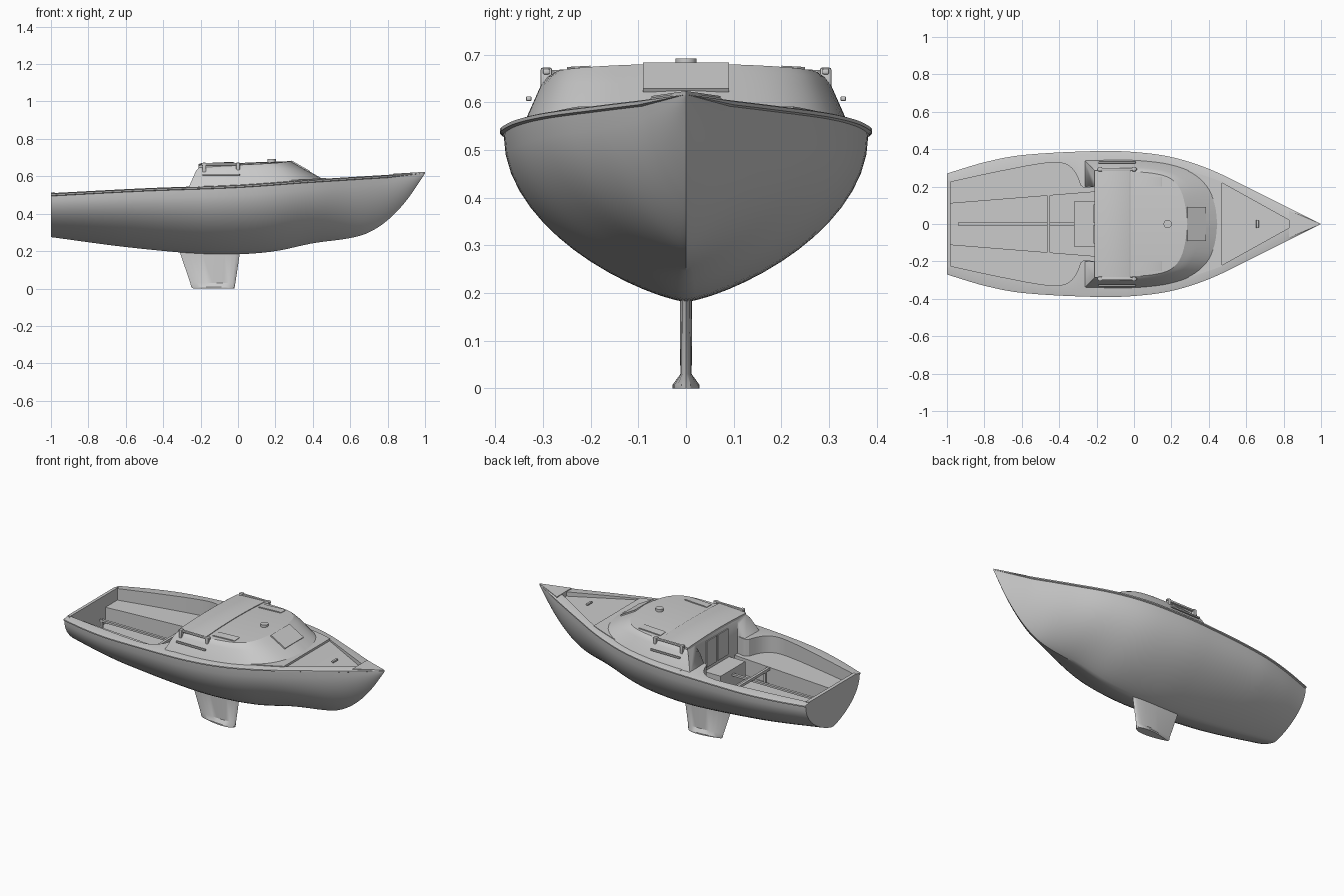
import bpy, bmesh, math
from mathutils import Vector

cube = bpy.data.objects.get("Cube")
if cube:
    bpy.data.objects.remove(cube)

grey = bpy.data.materials.new("light_grey")
grey.use_nodes = True
grey.diffuse_color = (0.6, 0.6, 0.6, 1)
grey.node_tree.nodes["Principled BSDF"].inputs["Base Color"].default_value = (0.6, 0.6, 0.6, 1)


def finish(name, bm, angle=30):
    bmesh.ops.remove_doubles(bm, verts=bm.verts, dist=1e-4)
    bmesh.ops.recalc_face_normals(bm, faces=bm.faces)
    mesh = bpy.data.meshes.new(name)
    bm.to_mesh(mesh)
    bm.free()
    obj = bpy.data.objects.new(name, mesh)
    bpy.context.scene.collection.objects.link(obj)
    mesh.materials.append(grey)
    bpy.ops.object.select_all(action='DESELECT')
    obj.select_set(True)
    bpy.context.view_layer.objects.active = obj
    bpy.ops.object.shade_smooth_by_angle(angle=math.radians(angle))
    return obj


def loft(name, sections, angle=30):
    """Skin closed loops and cap both ends."""
    bm = bmesh.new()
    rows = [[bm.verts.new(p) for p in s] for s in sections]
    n = len(rows[0])
    for a, b in zip(rows, rows[1:]):
        for i in range(n):
            j = (i + 1) % n
            bm.faces.new((a[i], a[j], b[j], b[i]))
    bm.faces.new(rows[0])
    bm.faces.new(rows[-1][::-1])
    return finish(name, bm, angle)


def box(name, centre, size, tilt=0, bevel=0.0):
    bm = bmesh.new()
    bmesh.ops.create_cube(bm, size=1)
    bmesh.ops.scale(bm, vec=size, verts=bm.verts)
    if bevel:
        bmesh.ops.bevel(bm, geom=bm.edges[:], offset=bevel, segments=2, affect='EDGES', profile=0.5)
    obj = finish(name, bm)
    obj.location = centre
    obj.rotation_euler = (0, tilt, 0)
    return obj


def curve(pts, x):
    """Smooth curve through (x, value) points."""
    x = min(max(x, pts[0][0]), pts[-1][0])
    k = next(i for i in range(len(pts) - 1) if x <= pts[i + 1][0])

    def slope(i):
        a, b = pts[max(i - 1, 0)], pts[min(i + 1, len(pts) - 1)]
        return (b[1] - a[1]) / (b[0] - a[0])
    (x0, y0), (x1, y1) = pts[k], pts[k + 1]
    h = x1 - x0
    t = (x - x0) / h
    return (y0 * (1 + 2 * t) * (1 - t) ** 2 + y1 * t * t * (3 - 2 * t)
            + h * t * (1 - t) * (slope(k) * (1 - t) - slope(k + 1) * t))


def mirror_loop(half):
    return half + [(x, -y, z) for x, y, z in half[-2:0:-1]]


BEAM = [(-1, .27), (-.8, .33), (-.6, .368), (-.2, .39), (0, .385), (.2, .358), (.4, .295), (.6, .2), (.8, .1), (1, 0)]
KEEL = [(-1, .275), (-.6, .222), (-.2, .185), (0, .183), (.2, .2), (.4, .242), (.6, .27), (.7, .3), (.8, .365), (.9, .47), (1, .615)]
SHEER = [(-1, .507), (-.5, .533), (0, .552), (.4, .58), (1, .617)]
WELL = [(-.98, .225), (-.7, .285), (-.45, .328), (-.36, .318), (-.31, .27), (-.28, .2), (-.21, .2)]
BENCH, FLOOR = .44, .34


# Hull, deck, cockpit and foredeck in one skin
def hull_section(x, kind):
    w, k, s = curve(BEAM, x), curve(KEEL, x), curve(SHEER, x)
    lip = min(.008, w * .08)
    side = w - lip
    low = max(k, s - lip * 1.6)
    power = .75 + .3 * max(0, x) ** 2
    half = []
    for i in range(15):
        t = (i / 14) ** 1.7
        half.append((x, side * (1 - (1 - t) ** 2) ** power, k + (low - k) * t))
    half += [(x, w, low + lip * .4), (x, w, s - lip * .3), (x, w - lip, s)]
    c, b, zc = w * .85, w * .4, s + .003
    zb = zf = zc + .004
    if kind == "well":
        c, b = curve(WELL, x), .11 + .08 * (x + .98)
        zb, zf = BENCH, FLOOR
    elif kind == "fore":
        c = .22 - .2 * (x - .47) / .36
        b = c * .5
        zb = zf = s - .006 - .018 * (x - .47) / .36
    return mirror_loop(half + [(x, c, zc), (x, c, zb), (x, b, zb), (x, b, zf), (x, 0, zf)])


def stations(a, b, n, kind):
    return [hull_section(a + (b - a) * i / n, kind) for i in range(n + 1)]


loft("hull", stations(-1, -.98, 1, "deck") + stations(-.98, -.45, 14, "well")
     + stations(-.45, -.21, 16, "well") + stations(-.21, .47, 16, "deck")
     + stations(.47, .83, 12, "fore") + stations(.83, 1, 12, "deck"))

# Cabin trunk with sloping sides, a rounded nose and a cambered roof
BASE = [(-.27, .345), (-.1, .35), (.05, .345), (.2, .325), (.33, .28), (.42, .205), (.465, .11), (.48, 0)]
ROOF = [(-.2, .275), (-.1, .28), (0, .28), (.12, .268), (.2, .24), (.25, .18), (.275, .09), (.285, 0)]


def along(pts, u):
    xs = [(i, p[0]) for i, p in enumerate(pts)]
    ys = [(i, p[1]) for i, p in enumerate(pts)]
    return Vector((curve(xs, u), max(0, curve(ys, u))))


def roof_z(x, y=0):
    return .662 + .04 * (x + .2) - .12 * y * y


def cabin_section(u):
    lo, hi = along(BASE, u), along(ROOF, u)
    z0, z1 = curve(SHEER, lo.x) - .015, roof_z(*hi)
    nose = min(1, max(0, (u - 2) / 4))
    half = [(lo.x, 0, z0)]
    for f, v in ((0, 0), (.64, .8), (.84, .94), (1, 1)):
        v += (f - v) * nose
        p = lo.lerp(hi, f)
        half.append((p.x, p.y, z0 + (z1 - z0) * v))
    half += [(hi.x, hi.y * m, roof_z(hi.x, hi.y * m)) for m in (.75, .5, .25, 0)]
    return mirror_loop(half)


cabin = loft("cabin", [cabin_section(i / 4) for i in range(29)])
cutter = box("companionway_cutter", (-.31, 0, .58), (.2, .4, .15))
cutter.hide_render = True
cutter.hide_set(True)
cut = cabin.modifiers.new("companionway", 'BOOLEAN')
cut.operation = 'DIFFERENCE'
cut.object = cutter


# Cambered plates lying on the roof
def roof_plate(name, x0, x1, y0, y1, rise):
    rows = []
    for i in range(13):
        y = y0 + (y1 - y0) * i / 12
        rows.append([(x0, y, roof_z(x0, y) - .01), (x0, y, roof_z(x0, y) + rise * .5),
                     (x0 + .008, y, roof_z(x0, y) + rise), (x1 - .008, y, roof_z(x1, y) + rise),
                     (x1, y, roof_z(x1, y) + rise * .5), (x1, y, roof_z(x1, y) - .01)])
    return loft(name, rows)


roof_plate("sliding_hatch", -.21, -.02, -.285, .285, .008)
for side, word in ((1, "left"), (-1, "right")):
    roof_plate(word + "_roof_hatch", 0, .15, side * .2, side * .25, .006)
    # Grab rails and their feet on the cabin shoulders
    box(word + "_grab_rail", (-.09, side * .293, .665), (.21, .014, .012), bevel=.003)
    box(word + "_lower_rail", (-.09, side * .33, .608), (.2, .012, .01), bevel=.003)
    for x in (-.18, 0):
        box(word + "_rail_foot", (x, side * .293, .645), (.02, .024, .056), bevel=.004)

# Sloping front hatch, mast step and bow cleat
box("front_hatch", (.334, 0, .653), (.112, .18, .008), tilt=math.atan2(.11, .195))
bm = bmesh.new()
bmesh.ops.create_cone(bm, cap_ends=True, segments=24, radius1=.022, radius2=.022, depth=.03)
finish("mast_step", bm).location = (.18, 0, .677)
box("bow_cleat", (.66, 0, .592), (.014, .045, .012), bevel=.003)

# Companionway doors and step
for y in (-.055, .055):
    box("companionway_door", (-.212, y, .55), (.008, .1, .16))
box("companionway_step", (-.265, 0, .395), (.11, .24, .11))

# Cockpit traveller, centre bar and posts
box("traveller", (-.457, 0, .43), (.016, .31, .016))
box("centre_bar", (-.63, 0, .415), (.62, .016, .012))
for x, y in ((-.93, 0), (-.457, -.12), (-.457, .12)):
    box("bar_post", (x, y, .38), (.014, .014, .09))

# Keel fin with a flared foot
def foil(z, aft, fore, thick):
    half = []
    for i in range(13):
        t = (1 - math.cos(math.pi * i / 12)) / 2
        half.append((fore + (aft - fore) * t, thick * 2.6 * math.sqrt(t) * (1 - t), z))
    return mirror_loop(half)


loft("keel_fin", [foil(.24, -.325, .018, .013), foil(.19, -.31, .01, .013), foil(.03, -.255, -.014, .012),
                  foil(.008, -.25, -.018, .028), foil(0, -.24, -.02, .028)])
